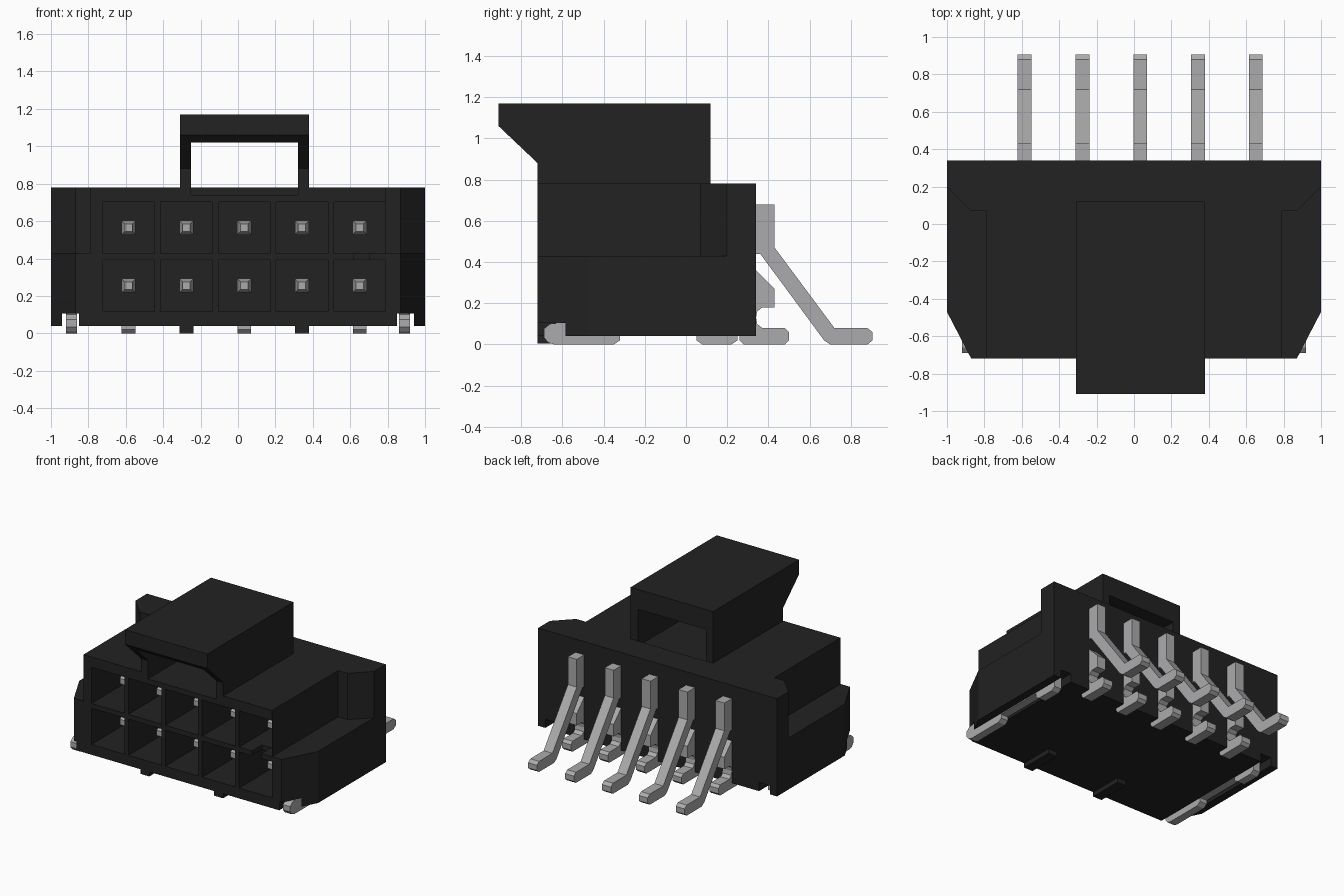
import bpy, bmesh

cube = bpy.data.objects.get("Cube")
if cube:
    bpy.data.objects.remove(cube, do_unlink=True)


def material(name, color):
    m = bpy.data.materials.new(name)
    m.use_nodes = True
    m.diffuse_color = color
    m.node_tree.nodes["Principled BSDF"].inputs["Base Color"].default_value = color
    return m


black = material("black plastic", (0.016, 0.016, 0.016, 1))
metal = material("grey metal", (0.41, 0.41, 0.42, 1))


def add_prism(bm, profile, lo, hi, axis):
    """Extrude a 2D profile from lo to hi along x (profile y,z) or z (profile x,y)."""
    def place(p, t):
        return (t, p[0], p[1]) if axis == "x" else (p[0], p[1], t)
    a = [bm.verts.new(place(p, lo)) for p in profile]
    b = [bm.verts.new(place(p, hi)) for p in profile]
    n = len(a)
    faces = [bm.faces.new(a), bm.faces.new(b)]
    faces += [bm.faces.new((a[i], a[(i + 1) % n], b[(i + 1) % n], b[i])) for i in range(n)]
    bmesh.ops.recalc_face_normals(bm, faces=faces)


def add_box(bm, x, y, z):
    add_prism(bm, [(x[0], y[0]), (x[1], y[0]), (x[1], y[1]), (x[0], y[1])], z[0], z[1], "z")


def finish(bm, name, mat):
    mesh = bpy.data.meshes.new(name)
    bm.to_mesh(mesh)
    bm.free()
    mesh.materials.append(mat)
    obj = bpy.data.objects.new(name, mesh)
    bpy.context.scene.collection.objects.link(obj)
    return obj


def cut(obj, cutter_bm):
    """Subtract the cutter and bake the result."""
    cutter = finish(cutter_bm, "cutter", black)
    cutter.hide_render = True
    mod = obj.modifiers.new("cut", "BOOLEAN")
    mod.operation = "DIFFERENCE"
    mod.solver = "EXACT"
    mod.object = cutter
    bpy.context.view_layer.update()
    graph = bpy.context.evaluated_depsgraph_get()
    baked = bpy.data.meshes.new_from_object(obj.evaluated_get(graph))
    obj.modifiers.clear()
    obj.data = baked
    bpy.data.objects.remove(cutter, do_unlink=True)


COLUMNS = [-0.585 + 0.309 * i for i in range(5)]
ROWS = (0.255, 0.565)
FRONT, BACK = -0.72, 0.34
SLOT = (-0.25, 0.32)

# Housing block with chamfered front corners
bm = bmesh.new()
half = [(1, BACK), (1, -0.47), (0.87, FRONT)]
add_prism(bm, half + [(-x, y) for x, y in reversed(half)], 0.04, 0.78, "z")
housing = finish(bm, "housing", black)

# Terminal cavities, upper side notches and hold-down grooves
bm = bmesh.new()
for x in COLUMNS:
    for z in ROWS:
        add_box(bm, (x - 0.138, x + 0.138), (-0.8, 0.1), (z - 0.137, z + 0.137))
for s in (-1, 1):
    notch = [(0.79, -0.8), (0.79, 0.07), (0.87, 0.07), (1, 0.2), (1.1, 0.2), (1.1, -0.8)]
    add_prism(bm, [(s * x, y) for x, y in notch], 0.43, 0.9, "z")
    add_box(bm, sorted((s * 0.85, s * 0.94)), (-0.8, 0.5), (0, 0.105))
add_box(bm, SLOT, (-0.8, 0.12), (0.74, 0.9))
cut(housing, bm)

# Small gap in the wall between the last two cavities
bm = bmesh.new()
add_box(bm, (0.62, 0.70), (-0.8, -0.6), (0.38, 0.44))
cut(housing, bm)

# Latch hood on top, open from front to back
bm = bmesh.new()
add_prism(bm, [(-0.91, 1.17), (0.12, 1.17), (0.12, 0.75), (FRONT, 0.75),
               (FRONT, 0.88), (-0.91, 1.06)], -0.31, 0.38, "x")
latch = finish(bm, "latch_hood", black)
bm = bmesh.new()
add_box(bm, SLOT, (-1, 0.3), (0.6, 1.02))
cut(latch, bm)

# Locating ribs below the front edge
bm = bmesh.new()
for i in (1, 3):
    add_box(bm, (COLUMNS[i] - 0.037, COLUMNS[i] + 0.037), (FRONT, -0.46), (0.005, 0.06))
finish(bm, "locating_ribs", black)

# Rear legs, one long and one short per column
long_leg = [(0.32, 0.68), (0.43, 0.68), (0.43, 0.47), (0.72, 0.08), (0.88, 0.08),
            (0.905, 0.06), (0.905, 0.02), (0.88, 0), (0.70, 0), (0.67, 0.02),
            (0.36, 0.44), (0.32, 0.44)]
short_leg = [(0.3, 0.36), (0.34, 0.36), (0.43, 0.27), (0.43, 0.18), (0.37, 0.18),
             (0.345, 0.16), (0.34, 0.13), (0.345, 0.1), (0.37, 0.08), (0.48, 0.08),
             (0.5, 0.06), (0.5, 0.02), (0.48, 0), (0.28, 0), (0.26, 0.02), (0.26, 0.2)]
for name, profile in (("long_leg", long_leg), ("short_leg", short_leg)):
    for i, x in enumerate(COLUMNS):
        bm = bmesh.new()
        add_prism(bm, profile, x - 0.037, x + 0.037, "x")
        finish(bm, f"{name}_{i + 1}", metal)

# Contact pins with tapered tips inside the cavities
for i, x in enumerate(COLUMNS):
    for row, z in zip(("lower", "upper"), ROWS):
        bm = bmesh.new()
        rings = []
        for y, r in ((-0.55, 0.02), (-0.48, 0.038), (0.15, 0.038)):
            rings.append([bm.verts.new((x + a * r, y, z + b * r))
                          for a, b in ((-1, -1), (1, -1), (1, 1), (-1, 1))])
        bm.faces.new(rings[0])
        bm.faces.new(rings[-1])
        for a, b in zip(rings, rings[1:]):
            for k in range(4):
                bm.faces.new((a[k], a[(k + 1) % 4], b[(k + 1) % 4], b[k]))
        bmesh.ops.recalc_face_normals(bm, faces=bm.faces)
        finish(bm, f"{row}_pin_{i + 1}", metal)

# Hold-down strips with two solder feet each
strip = [(-0.61, 0.105), (-0.66, 0.1), (-0.69, 0.075), (-0.69, 0.035), (-0.67, 0.01),
         (-0.64, 0), (-0.35, 0), (-0.32, 0.02), (-0.32, 0.05), (0.05, 0.05),
         (0.05, 0.02), (0.08, 0), (0.22, 0), (0.25, 0.02), (0.25, 0.105)]
for side, s in (("right", -1), ("left", 1)):
    bm = bmesh.new()
    add_prism(bm, strip, s * 0.86, s * 0.92, "x")
    finish(bm, f"hold_down_{side}", metal)
